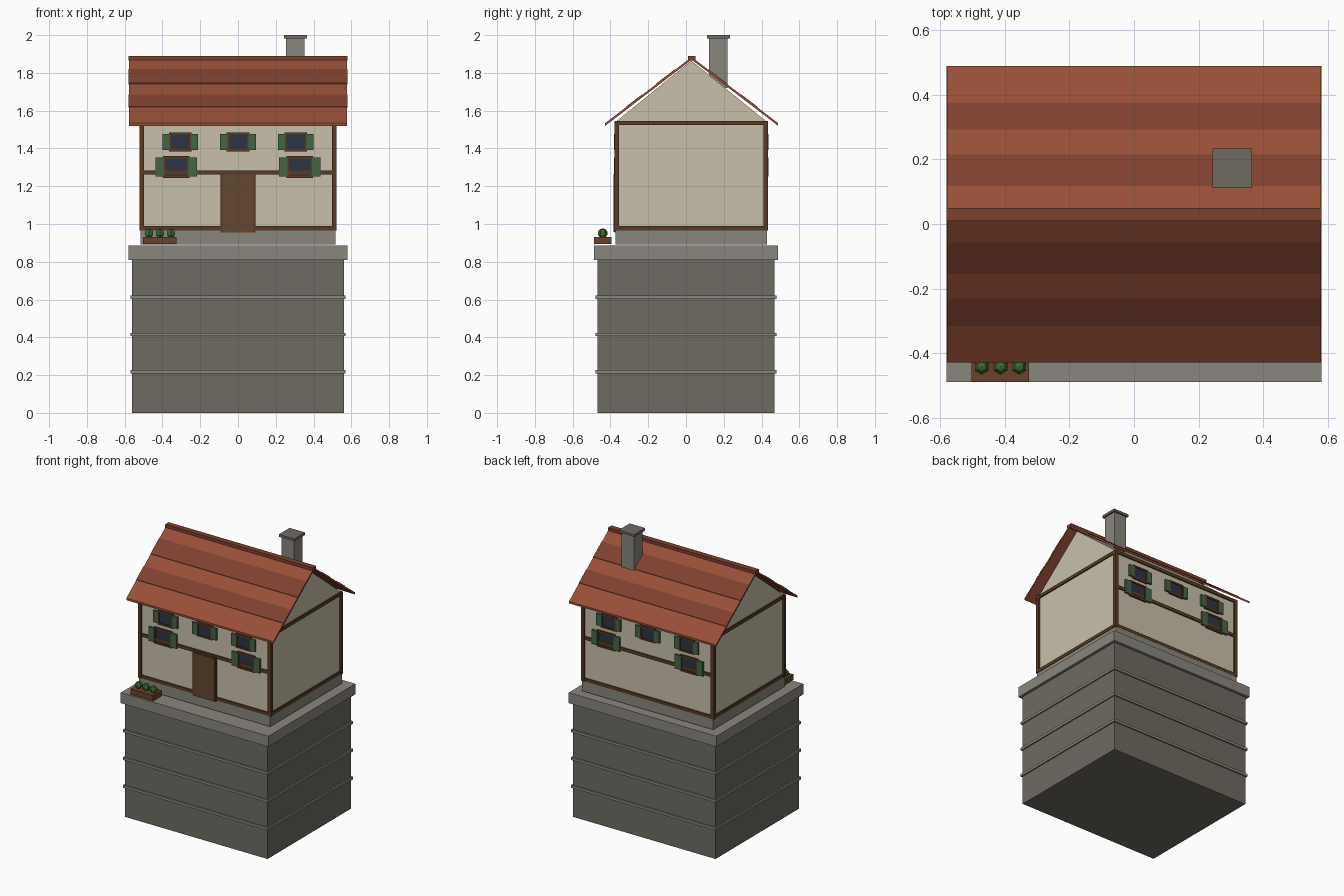
import bpy, bmesh
from math import atan2, hypot

if "Cube" in bpy.data.objects:
    bpy.data.objects.remove(bpy.data.objects["Cube"])

COLOURS = {
    "stone": (0.155, 0.145, 0.12), "light_stone": (0.25, 0.24, 0.205),
    "plaster": (0.58, 0.53, 0.41), "timber": (0.10, 0.042, 0.016),
    "door": (0.125, 0.065, 0.028), "tile": (0.31, 0.078, 0.038),
    "dark_tile": (0.21, 0.052, 0.028), "shutter": (0.06, 0.13, 0.06),
    "glass": (0.026, 0.034, 0.055), "planter": (0.14, 0.055, 0.025),
    "leaf": (0.05, 0.14, 0.03),
}
MATS = {}
for key, rgb in COLOURS.items():
    MATS[key] = bpy.data.materials.new(key)
    MATS[key].diffuse_color = (*rgb, 1)


def finish(name, bm, mat):
    mesh = bpy.data.meshes.new(name)
    bmesh.ops.recalc_face_normals(bm, faces=bm.faces)
    bm.to_mesh(mesh)
    bm.free()
    mesh.materials.append(MATS[mat])
    ob = bpy.data.objects.new(name, mesh)
    bpy.context.collection.objects.link(ob)
    return ob


def box(name, mat, x, y, z):
    """Box given by its (low, high) range on each axis."""
    bm = bmesh.new()
    bmesh.ops.create_cube(bm, size=1)
    for v in bm.verts:
        v.co = [r[0] if c < 0 else r[1] for c, r in zip(v.co, (x, y, z))]
    return finish(name, bm, mat)


def prism(name, mat, profile, hx):
    """Extrude a (y, z) profile along x from -hx to hx."""
    bm = bmesh.new()
    face = bm.faces.new([bm.verts.new((-hx, y, z)) for y, z in profile])
    new = bmesh.ops.extrude_face_region(bm, geom=[face])["geom"]
    bmesh.ops.translate(bm, vec=(2 * hx, 0, 0),
                        verts=[g for g in new if isinstance(g, bmesh.types.BMVert)])
    return finish(name, bm, mat)


def around(c, h):
    return (c - h, c + h)


# Stone tower base with courses and cap
box("base", "stone", (-.56, .56), (-.468, .468), (0, .81))
for z in (.217, .415, .612):
    box("base_course", "light_stone", (-.57, .57), (-.478, .478), around(z, .009))
box("base_cap", "light_stone", (-.58, .58), (-.488, .488), (.81, .885))

# House body, centred on CY in depth
CY = .028
box("footing", "light_stone", (-.515, .515), around(CY, .402), (.892, .972))
prism("walls", "plaster", [(CY - .395, .96), (CY + .395, .96), (CY + .395, 1.545),
                           (CY, 1.865), (CY - .395, 1.545)], .51)

# Timber frame
for sx in (-1, 1):
    for sy in (-1, 1):
        box("corner_post", "timber", around(sx * .51, .0125),
            around(CY + sy * .394, .0125), (.965, 1.545))
    for z in (.977, 1.535):
        box("side_beam", "timber", around(sx * .51, .009), around(CY, .39), around(z, .0115))
for sy in (-1, 1):
    for z in (.977, 1.273, 1.535):
        box("wall_beam", "timber", (-.51, .51), around(CY + sy * .394, .009), around(z, .0115))


# Windows with frame, glass and shutters, on front and back
def window(x, z, hw, hh, out, side):
    def layer(depth):
        return sorted((CY + side * .39, CY + side * (.395 + depth)))
    for s in (-1, 1):
        box("shutter", "shutter", sorted((x + s * (hw - .004), x + s * out)),
            layer(.014), around(z, hh - .008))
        box("window_jamb", "timber", around(x + s * (hw - .006), .006), layer(.012), around(z, hh))
        box("window_rail", "timber", around(x, hw), layer(.012), around(z + s * (hh - .006), .006))
    box("window_glass", "glass", around(x, hw - .01), layer(.006), around(z, hh - .01))


for side in (-1, 1):
    for x in (-.306, 0, .306):
        window(x, 1.435, .06, .05, .094, side)
    for x in (-.327, .327):
        window(x, 1.301, .069, .058, .11, side)

# Door
box("door_frame", "timber", (-.092, .092), (-.378, -.36), (.955, 1.272))
box("door", "door", (-.082, .082), (-.383, -.36), (.957, 1.262))

# Roof slopes with darker tile rows; d is horizontal distance from the ridge
RY, TOP, SLOPE = .03, 1.884, .765


def slope_strip(name, mat, side, d0, d1, lift, thick, hx):
    pts = [(d0, lift), (d1, lift), (d1, lift - thick), (d0, lift - thick)]
    prism(name, mat, [(RY + side * d, TOP - SLOPE * d + h) for d, h in pts], hx)


for side in (-1, 1):
    slope_strip("roof_slope", "tile", side, 0, .458, 0, .014, .578)
    for d0, d1 in ((.088, .185), (.262, .345)):
        slope_strip("tile_row", "dark_tile", side, d0, d1, .003, .006, .579)
box("ridge_cap", "dark_tile", (-.58, .58), around(RY, .02), (1.866, 1.89))

# Chimney
box("chimney", "light_stone", around(.304, .049), around(.172, .049), (1.72, 1.985))
box("chimney_cap", "stone", around(.304, .061), around(.172, .061), (1.983, 2.0))

# Planter with three small bushes
box("planter", "planter", (-.503, -.325), (-.488, -.394), (.893, .932))
for x in (-.471, -.413, -.355):
    bm = bmesh.new()
    bmesh.ops.create_uvsphere(bm, u_segments=6, v_segments=5, radius=.026)
    bmesh.ops.translate(bm, vec=(x, -.441, .951), verts=bm.verts)
    finish("bush", bm, "leaf")

for m in bpy.data.materials:
    if m.users and not m.is_grease_pencil:
        m.use_nodes = True
        m.node_tree.nodes["Principled BSDF"].inputs["Base Color"].default_value = m.diffuse_color
